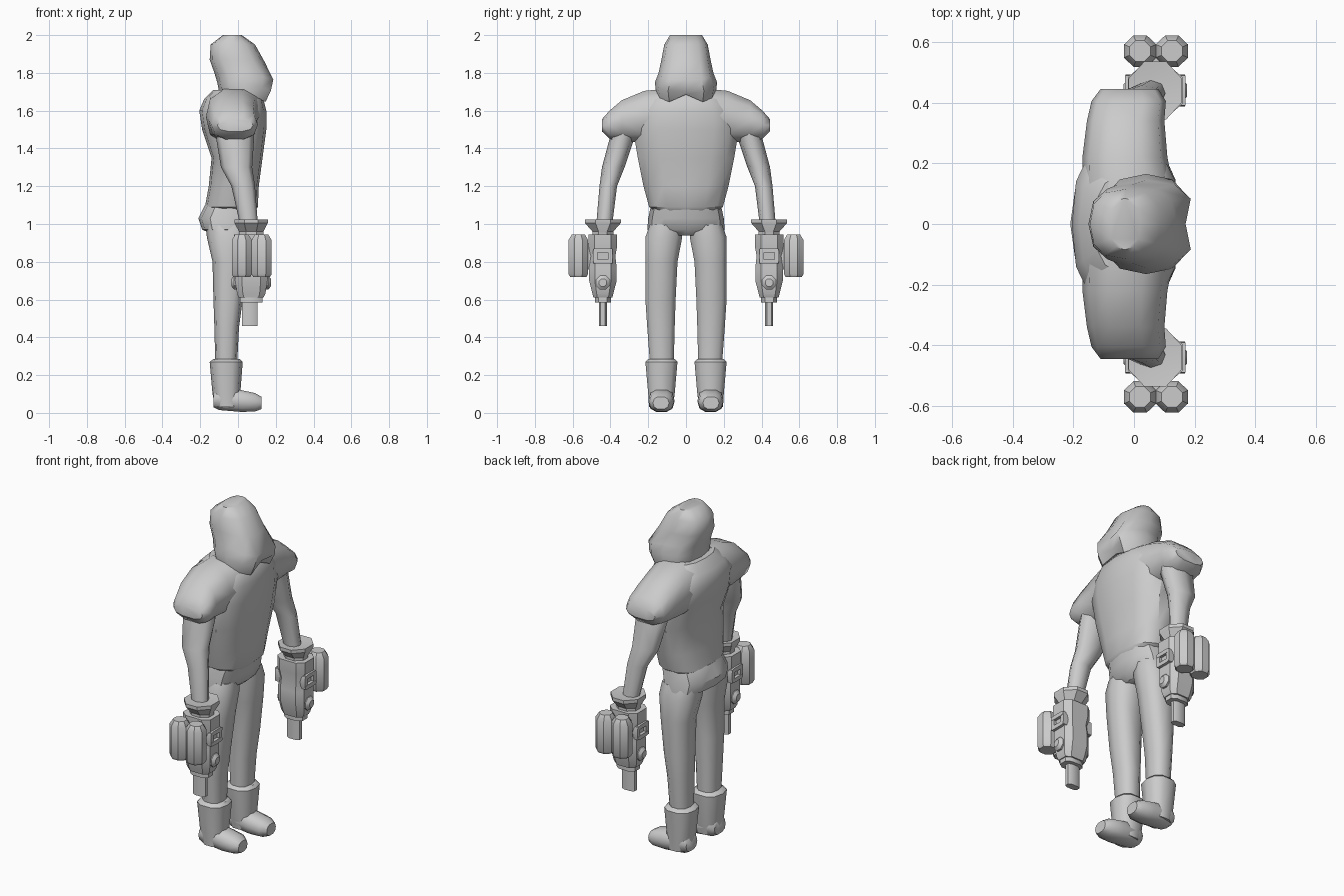
import bpy
import bmesh
from math import cos, sin, pi, radians
from mathutils import Vector

cube = bpy.data.objects.get("Cube")
if cube:
    bpy.data.objects.remove(cube, do_unlink=True)

grey = bpy.data.materials.new("plain grey")
grey.use_nodes = True
GREY = (0.6, 0.6, 0.6, 1)
grey.diffuse_color = GREY
grey.node_tree.nodes["Principled BSDF"].inputs["Base Color"].default_value = GREY


def unit_ring(n, power, turn):
    """Rounded-square outline whose extremes touch -1 and 1."""
    pts = []
    for i in range(n):
        a = 2 * pi * (i + turn) / n
        c, s = cos(a), sin(a)
        pts.append((abs(c) ** power * (1 if c > 0 else -1),
                    abs(s) ** power * (1 if s > 0 else -1)))
    mu = max(abs(p[0]) for p in pts)
    mv = max(abs(p[1]) for p in pts)
    return [(u / mu, v / mv) for u, v in pts]


def loft(name, rings, axis="z", n=10, power=0.8, turn=0, mirror=False, angle=35, tweak=None):
    """Skin rings of (position, low u, high u, low v, high v) along an axis."""
    bm = bmesh.new()
    loops = []
    for k, (w, u0, u1, v0, v1) in enumerate(rings):
        loop = []
        for u, v in unit_ring(n, power, turn):
            a = (u0 + u1) / 2 + u * (u1 - u0) / 2
            b = (v0 + v1) / 2 + v * (v1 - v0) / 2
            co = Vector({"z": (a, b, w), "y": (a, w, b), "x": (w, a, b)}[axis])
            if tweak:
                co = tweak(k, u, v, co)
            loop.append(bm.verts.new(co))
        loops.append(loop)
    for low, high in zip(loops, loops[1:]):
        for i in range(n):
            j = (i + 1) % n
            bm.faces.new((low[i], low[j], high[j], high[i]))
    bm.faces.new(loops[0])
    bm.faces.new(loops[-1])
    bmesh.ops.recalc_face_normals(bm, faces=bm.faces)
    mesh = bpy.data.meshes.new(name)
    bm.to_mesh(mesh)
    bm.free()
    mesh.materials.append(grey)
    obj = bpy.data.objects.new(name, mesh)
    bpy.context.collection.objects.link(obj)
    bpy.ops.object.select_all(action="DESELECT")
    obj.select_set(True)
    bpy.context.view_layer.objects.active = obj
    bpy.ops.object.shade_smooth_by_angle(angle=radians(angle))
    if mirror:
        mod = obj.modifiers.new("Mirror", "MIRROR")
        mod.use_axis = (False, True, False)
    return obj


def sym(z, x0, x1, half):
    return (z, x0, x1, -half, half)


# Torso and hips
loft("torso", [sym(1.07, -.15, .09, .165), sym(1.09, -.175, .105, .195),
               sym(1.2, -.155, .11, .225), sym(1.35, -.14, .13, .255),
               sym(1.5, -.19, .15, .28), sym(1.6, -.205, .15, .27),
               sym(1.66, -.18, .135, .23), sym(1.71, -.13, .09, .16)], n=14)
loft("hips", [sym(.94, -.12, .03, .12), sym(.97, -.19, .065, .205),
              sym(1.03, -.21, .085, .2), sym(1.1, -.175, .1, .185)], n=12)
loft("neck", [sym(1.66, -.1, .07, .09), sym(1.78, -.08, .07, .08)], n=8)

# Shoulder caps
loft("shoulder_cap", [(.12, -.17, .13, 1.45, 1.715), (.22, -.17, .11, 1.43, 1.705),
                      (.34, -.155, .10, 1.44, 1.655), (.405, -.14, .105, 1.45, 1.6),
                      (.445, -.11, .08, 1.49, 1.555)], axis="y", mirror=True, angle=45)

# Arms
loft("arm", [(1.55, -.11, .08, .25, .39), (1.45, -.115, .085, .275, .405),
             (1.3, -.09, .075, .325, .445), (1.2, -.035, .09, .365, .458),
             (1.0, .01, .105, .39, .475)], n=8, power=.9, mirror=True, angle=60)

# Legs and boots
loft("leg", [(.25, -.12, -.005, .065, .19), (.45, -.125, .005, .06, .205),
             (.6, -.13, .025, .055, .215), (.8, -.135, .05, .045, .215),
             (.93, -.165, .065, .02, .215), (1.0, -.17, .06, .02, .19)],
     n=10, mirror=True, angle=60)
loft("boot_shaft", [(.03, -.12, .01, .07, .195), (.1, -.135, .012, .06, .2),
                    (.27, -.15, .025, .045, .215), (.285, -.13, .01, .06, .2)],
     n=10, mirror=True, angle=45)
loft("boot_foot", [(-.13, .08, .185, .03, .11), (-.1, .065, .195, .015, .14),
                   (.02, .06, .2, .005, .12), (.09, .065, .195, .008, .105),
                   (.125, .09, .175, .02, .085)],
     axis="x", n=10, mirror=True, angle=50)


# Hooded head: rings tilt down at the front, with a cleft brow and ragged hem
TILT = [-.02, -.06, -.05, -.04, -.01, 0, 0]


def shape_head(k, u, v, co):
    co.z += TILT[k] * max(u, 0)
    if k < 4 and abs(v) < .1 and u > 0:
        co.x -= .035
        co.z += .045 if k == 1 else 0
    if k == 1 and abs(v) > .9:
        co.z -= .03
    return co


loft("hooded_head", [sym(1.73, -.07, .09, .08), sym(1.70, -.1, .16, .155),
                     sym(1.75, -.11, .19, .165), sym(1.80, -.125, .205, .145),
                     sym(1.87, -.15, .14, .13), sym(1.95, -.145, .09, .115),
                     sym(2.0, -.08, .02, .085)],
     n=12, tweak=shape_head, angle=50)


# Arm guns: a body on each forearm with a cuff, barrel and two canisters
def around(z, x_half, y_half, x=.07, y=.44):
    return (z, x - x_half, x + x_half, y - y_half, y + y_half)


BOXY = dict(n=8, turn=.5, mirror=True)
loft("gun_cuff", [around(.93, .065, .055), around(.96, .065, .055),
                  around(1.005, .088, .095), around(1.025, .088, .095),
                  around(1.02, .05, .05)], power=1, **BOXY)
loft("gun_body", [around(.61, .065, .05), around(.63, .075, .055),
                  around(.7, .085, .073), around(.77, .085, .073),
                  around(.83, .08, .066), around(.88, .09, .075),
                  around(.945, .09, .075)], power=.6, **BOXY)
loft("gun_collar", [around(.585, .06, .042), around(.62, .06, .042)], power=.7, **BOXY)
loft("gun_barrel", [around(.46, .04, .021, .062), around(.6, .04, .021, .062)],
     power=.7, **BOXY)
for label, x in (("rear", .02), ("front", .125)):
    loft(label + "_canister", [around(.72, .045, .043, x, .57), around(.735, .053, .052, x, .57),
                               around(.915, .053, .052, x, .57), around(.945, .035, .034, x, .57)],
         power=1, **BOXY)
loft("canister_mount", [around(.76, .05, .03, .07, .515), around(.9, .05, .03, .07, .515)],
     power=.5, **BOXY)

# Knobs and framed slots on both broad sides of each gun
loft("gun_knob", [(-.035, .42, .46, .67, .71), (-.02, .403, .477, .653, .727),
                  (.16, .403, .477, .653, .727), (.175, .42, .46, .67, .71)],
     axis="x", power=1, **BOXY)
for label, z in (("upper", .86), ("lower", .8)):
    loft(label + "_slot_rim", [(-.03, .39, .49, z - .012, z + .012),
                               (.17, .39, .49, z - .012, z + .012)],
         axis="x", power=.5, **BOXY)
for label, y in (("inner", .4), ("outer", .48)):
    loft(label + "_slot_rim", [(-.028, y - .012, y + .012, .79, .87),
                               (.168, y - .012, y + .012, .79, .87)],
         axis="x", power=.5, **BOXY)
